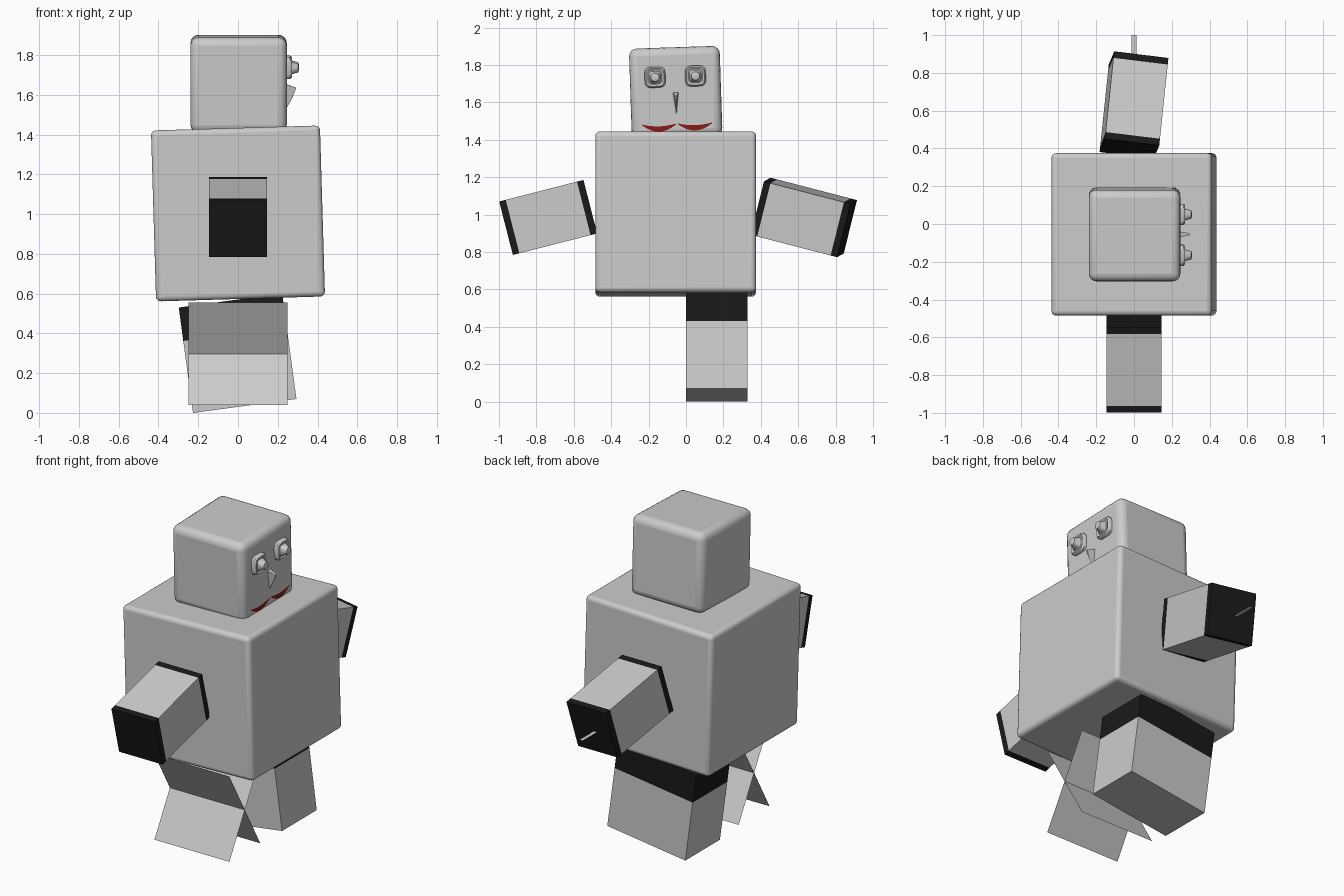
import bpy, bmesh, math
from mathutils import Vector

if "Cube" in bpy.data.objects:
    bpy.data.objects.remove(bpy.data.objects["Cube"])

rad = math.radians


def material(name, rgb):
    m = bpy.data.materials.new(name)
    m.diffuse_color = (*rgb, 1)
    m.use_nodes = True
    m.node_tree.nodes["Principled BSDF"].inputs["Base Color"].default_value = m.diffuse_color
    return m


GREY = material("grey", (0.8, 0.8, 0.8))
BLACK = material("black", (0.01, 0.01, 0.01))
RED = material("red", (0.25, 0.01, 0.01))


def finish(bm, name, loc, rot=(0, 0, 0), mats=()):
    bmesh.ops.recalc_face_normals(bm, faces=bm.faces)
    me = bpy.data.meshes.new(name)
    bm.to_mesh(me)
    bm.free()
    for m in mats:
        me.materials.append(m)
    ob = bpy.data.objects.new(name, me)
    ob.location = loc
    ob.rotation_euler = [rad(a) for a in rot]
    bpy.context.collection.objects.link(ob)
    return ob


def smooth(ob, angle=40):
    bpy.ops.object.select_all(action='DESELECT')
    ob.select_set(True)
    bpy.context.view_layer.objects.active = ob
    bpy.ops.object.shade_smooth_by_angle(angle=rad(angle))


def cube(size):
    bm = bmesh.new()
    bmesh.ops.create_cube(bm, size=1)
    bmesh.ops.scale(bm, vec=size, verts=bm.verts)
    return bm


def rounded_box(name, size, loc, rot, radius):
    ob = finish(cube(size), name, loc, rot)
    b = ob.modifiers.new("round", 'BEVEL')
    b.width, b.segments = radius, 4
    smooth(ob)


def banded_box(name, size, loc, rot, axis, bands):
    """Box with black where the position along the axis falls in a band."""
    bm = cube(size)
    no = Vector([float(i == axis) for i in range(3)])
    for t in {v for b in bands for v in b}:
        if abs(t) < size[axis] / 2 - 1e-4:
            bmesh.ops.bisect_plane(bm, geom=bm.verts[:] + bm.edges[:] + bm.faces[:],
                                   plane_co=no * t, plane_no=no)
    for f in bm.faces:
        c = f.calc_center_median()[axis]
        f.material_index = int(any(a <= c <= b for a, b in bands))
    finish(bm, name, loc, rot, (GREY, BLACK))


# Torso and head
HEAD, TILT = (0.003, -0.055, 1.655), (1.9, 0, 0)
rounded_box("torso", (0.85, 0.86, 0.86), (0, -0.055, 1.003), (0, -1.7, 0), 0.025)
rounded_box("head", (0.485, 0.485, 0.48), HEAD, TILT, 0.042)

# Arms with black cuffs at both ends
for name, length, loc, rot in (("left_arm", 0.465, (0, -0.737, 0.985), (14.3, 0, 0)),
                               ("right_arm", 0.48, (0, 0.63, 0.985), (-14.5, 4, -7))):
    h = length / 2 + 0.01
    c = length / 2 - 0.036
    banded_box(name, (0.29, length, 0.295), loc, rot, 1, [(-h, -c), (c, h)])

# Thin strip out of the right hand
bm = bmesh.new()
bm.faces.new([bm.verts.new(p) for p in
              ((-0.012, 0.82, 0), (0.012, 0.82, 0), (0.012, 1.0, 0), (-0.012, 1.0, 0))])
finish(bm, "hand_strip", (0, 0, 0.92))

# Solid leg with black top band
banded_box("back_leg", (0.525, 0.33, 0.535), (-0.002, 0.165, 0.30), (0, -7.7, 0), 2,
           [(0.098, 0.28)])

# Folded leg: two crossing sheets
bm = bmesh.new()
for s in (-1, 1):
    bm.faces.new([bm.verts.new((x * 0.25, s * z * 0.147, z * 0.257))
                  for x, z in ((-1, -1), (1, -1), (1, 1), (-1, 1))])
finish(bm, "front_leg", (0, -0.292, 0.297))


# Eyes: stacked rounded-square rings
def eye(name, y, z):
    profile = [(0.056, 0.23), (0.056, 0.258), (0.048, 0.268), (0.038, 0.262),
               (0.032, 0.264), (0.026, 0.285), (0.022, 0.30), (0.008, 0.304)]
    n, rings = 24, []
    bm = bmesh.new()
    for r, x in profile:
        ring = []
        for i in range(n):
            a = 2 * math.pi * i / n
            c, s = math.cos(a), math.sin(a)
            p = 0.5 if r > 0.03 else 1.0
            ring.append(bm.verts.new((x, y + r * math.copysign(abs(c) ** p, c),
                                      z + r * math.copysign(abs(s) ** p, s))))
        rings.append(ring)
    for a, b in zip(rings, rings[1:]):
        for i in range(n):
            j = (i + 1) % n
            bm.faces.new((a[i], a[j], b[j], b[i]))
    bm.faces.new(rings[-1])
    smooth(finish(bm, name, HEAD, TILT))


eye("left_eye", -0.108, 0.083)
eye("right_eye", 0.108, 0.083)

# Nose: small pointed wedge
bm = bmesh.new()
for p in ((0.235, -0.016, 0.0), (0.235, 0.016, 0.0), (0.29, -0.006, -0.02),
          (0.29, 0.006, -0.02), (0.27, 0, -0.07), (0.24, 0, -0.125)):
    bm.verts.new(p)
bmesh.ops.convex_hull(bm, input=bm.verts)
finish(bm, "nose", HEAD, TILT)

# Lips: two red crescents on the face
for name, yc in (("left_lip", -0.094), ("right_lip", 0.098)):
    bm = bmesh.new()
    prev = None
    for i in range(13):
        t = i / 6 - 1
        sag = 1 - t * t
        y = yc + 0.091 * t
        pair = [bm.verts.new((0.246, y, -0.168 - k * sag - d))
                for k, d in ((0.012, 0), (0.036, 0.004))]
        if prev:
            bm.faces.new((prev[0], prev[1], pair[1], pair[0]))
        prev = pair
    finish(bm, name, HEAD, TILT, (RED,))
